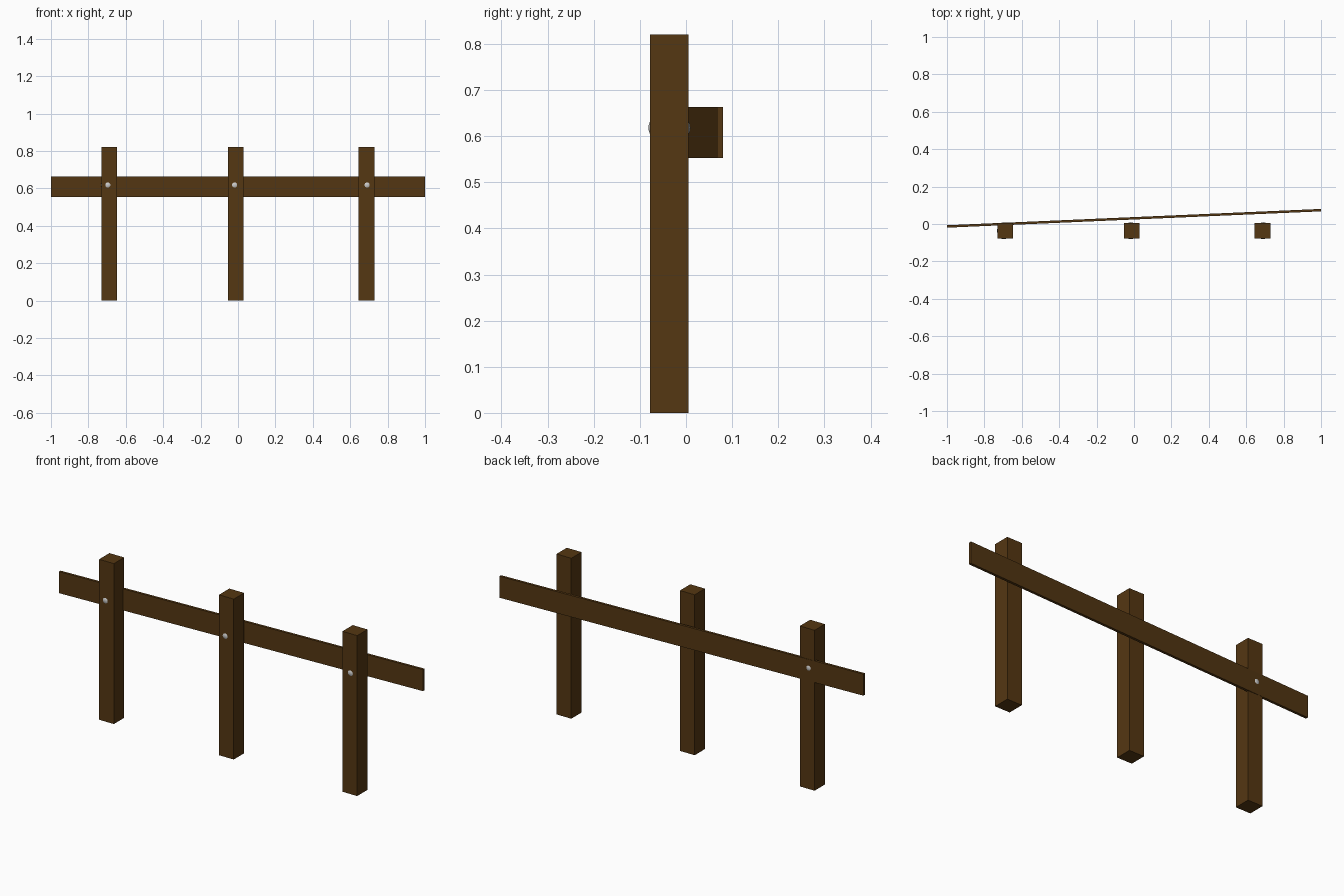
import bpy, math

if "Cube" in bpy.data.objects:
    bpy.data.objects.remove(bpy.data.objects["Cube"])

# Materials
wood = bpy.data.materials.new("dark_wood")
wood.diffuse_color = (0.09, 0.038, 0.006, 1)
wood.use_nodes = True
wood.node_tree.nodes["Principled BSDF"].inputs["Base Color"].default_value = wood.diffuse_color


def box(name, loc, size, rot_z=0):
    bpy.ops.mesh.primitive_cube_add(size=1, location=loc, rotation=(0, 0, rot_z))
    ob = bpy.context.object
    ob.name = name
    ob.scale = size
    ob.data.materials.append(wood)
    return ob


def bolt(name, x):
    bpy.ops.mesh.primitive_uv_sphere_add(segments=32, ring_count=16, radius=1,
                                         location=(x, -0.036, 0.618),
                                         rotation=(math.pi / 2, 0, 0))
    ob = bpy.context.object
    ob.name = name
    ob.scale = (0.036, 0.036, 0.0455)
    bpy.ops.object.shade_smooth()


# Posts, each with a bolt whose rounded ends show on both faces
for side, post_x, bolt_x in (("left", -0.689, -0.696),
                             ("middle", -0.011, -0.018),
                             ("right", 0.687, 0.690)):
    box(f"{side}_post", (post_x, -0.0365, 0.41), (0.083, 0.083, 0.82))
    bolt(f"{side}_bolt", bolt_x)

# Slightly skewed rail behind the posts
box("rail", (0, 0.0305, 0.608), (2.0, 0.013, 0.11), math.radians(2.5))
